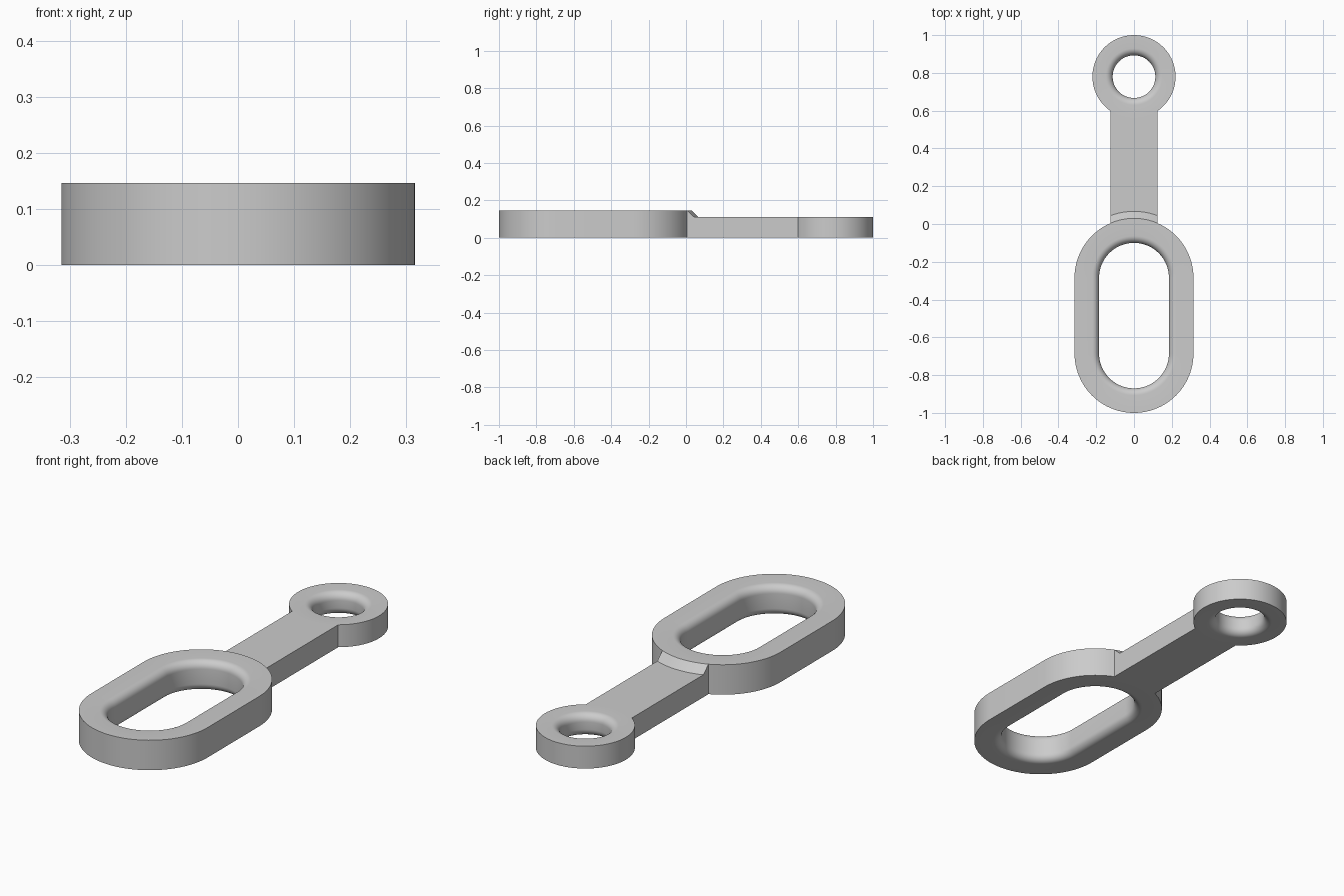
import bpy, bmesh
from math import sin, cos, asin, pi

cube = bpy.data.objects.get("Cube")
if cube:
    bpy.data.objects.remove(cube, do_unlink=True)

HALF = 0.125          # half width of the arm
STEP = 0.037          # fillet radius and height of the ramp
NECK = 12             # segments where the arm meets an eye
LOOP_H, RING_H = 0.147, 0.11
LOOP_R, RING_R = 0.315, 0.22
LOOP_Y, RING_Y = -0.285, 0.78

bm = bmesh.new()


def spread(a, b, n):
    return [a + (b - a) * i / n for i in range(n + 1)]


def neck_arc(radius, centre, z, side):
    """Points of an arc as wide as the arm, from right to left of the arm."""
    a = asin(HALF / radius)
    return [bm.verts.new((radius * sin(t), centre + side * radius * cos(t), z))
            for t in spread(-a, a, NECK)]


def eye(centre, side, straight, outer, inner, height):
    """Eyelet with a rounded bore, open where the arm joins it."""
    a = asin(HALF / outer)
    near = spread(-pi / 2, -a, 20)[:-1] + spread(-a, a, NECK) + spread(a, pi / 2, 20)[1:]
    path = [(t, 0) for t in near]
    far = spread(pi / 2, 3 * pi / 2, 48)
    path += [(t, straight) for t in (far if straight else far[1:-1])]
    # Cross-section: outer wall first, then the filleted bore
    profile = [(outer, 0), (outer, height)]
    for base, start in ((height - STEP, pi / 2), (STEP, 0)):
        profile += [(inner + STEP - STEP * cos(t), base + STEP * sin(t))
                    for t in spread(start, start - pi / 2, 8)]
    rows = [[bm.verts.new((r * sin(t), centre + side * (r * cos(t) - shift), z))
             for r, z in profile] for t, shift in path]
    for i, row in enumerate(rows):
        nxt = rows[(i + 1) % len(rows)]
        for j in range(len(profile)):
            k = (j + 1) % len(profile)
            if j == 0 and 20 <= i < 20 + NECK:
                continue
            bm.faces.new((row[j], row[k], nxt[k], nxt[j]))


# Long loop and round ring
eye(LOOP_Y, 1, 0.4, LOOP_R, 0.185, LOOP_H)
eye(RING_Y, -1, 0, RING_R, 0.113, RING_H)

# Arm: ramp, top and underside as strips between arcs, then the two sides
arcs = [neck_arc(LOOP_R, LOOP_Y, 0, 1),
        neck_arc(LOOP_R, LOOP_Y, LOOP_H, 1),
        neck_arc(LOOP_R + STEP, LOOP_Y, RING_H, 1),
        neck_arc(RING_R, RING_Y, RING_H, -1),
        neck_arc(RING_R, RING_Y, 0, -1)]
for p, q in ((1, 2), (2, 3), (4, 0)):
    for i in range(NECK):
        bm.faces.new((arcs[p][i], arcs[p][i + 1], arcs[q][i + 1], arcs[q][i]))
for end in (0, -1):
    bm.faces.new([arc[end] for arc in arcs])

# Weld the parts into one closed body
bmesh.ops.remove_doubles(bm, verts=bm.verts, dist=0.0001)
bmesh.ops.recalc_face_normals(bm, faces=bm.faces)
mesh = bpy.data.meshes.new("link_arm")
bm.to_mesh(mesh)
bm.free()
link = bpy.data.objects.new("link_arm", mesh)
bpy.context.collection.objects.link(link)

# Plain grey
grey = bpy.data.materials.new("light_grey")
grey.use_nodes = True
colour = (0.6, 0.6, 0.6, 1)
grey.diffuse_color = colour
grey.node_tree.nodes["Principled BSDF"].inputs["Base Color"].default_value = colour
mesh.materials.append(grey)

bpy.context.view_layer.objects.active = link
link.select_set(True)
bpy.ops.object.shade_smooth_by_angle(angle=pi / 6)
